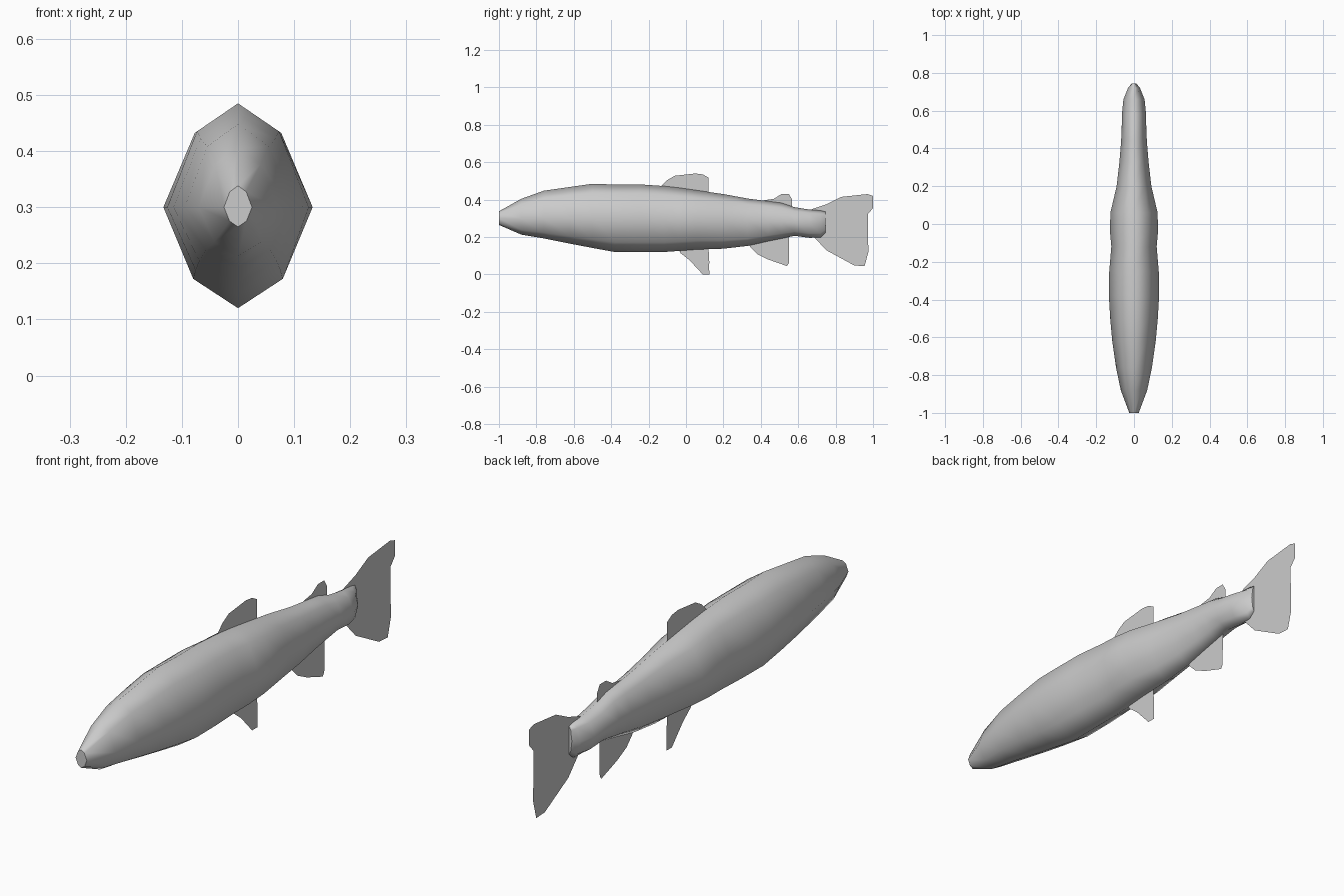
import bpy, bmesh

grey = bpy.data.materials.new("plain grey")
grey.diffuse_color = (0.6, 0.6, 0.6, 1)


def add_object(name, bm):
    mesh = bpy.data.meshes.new(name)
    bm.to_mesh(mesh)
    bm.free()
    mesh.materials.append(grey)
    ob = bpy.data.objects.new(name, mesh)
    bpy.context.collection.objects.link(ob)
    return ob


# Body stations: y, half width, bottom z, side z, top z
stations = [
    (-1.00, .025, .265, .300, .338), (-.88, .070, .213, .300, .405),
    (-.76, .095, .193, .300, .448), (-.62, .115, .165, .300, .468),
    (-.50, .126, .142, .300, .485), (-.38, .133, .120, .300, .481),
    (-.25, .131, .120, .300, .482), (-.12, .120, .120, .298, .473),
    (-.04, .127, .126, .296, .464), (.06, .125, .134, .294, .450),
    (.20, .092, .138, .290, .430), (.33, .077, .153, .287, .406),
    (.44, .068, .178, .284, .392), (.51, .065, .192, .282, .383),
    (.58, .064, .207, .280, .360), (.66, .056, .196, .276, .347),
    (.72, .032, .198, .272, .342), (.745, .012, .222, .278, .336),
]
bm = bmesh.new()
rings = []
for y, w, bottom, side, top in stations:
    high = side + .73 * (top - side)
    low = side + .71 * (bottom - side)
    section = [(0, top), (.58 * w, high), (w, side), (.6 * w, low),
               (0, bottom), (-.6 * w, low), (-w, side), (-.58 * w, high)]
    rings.append([bm.verts.new((x, y, z)) for x, z in section])
for a, b in zip(rings, rings[1:]):
    for i in range(8):
        j = (i + 1) % 8
        bm.faces.new((a[i], a[j], b[j], b[i]))
for f in bm.faces:
    f.smooth = True
# Snout and tail-stub caps
bm.faces.new(rings[0])
bm.faces.new(rings[-1])
bmesh.ops.recalc_face_normals(bm, faces=bm.faces)
add_object("body", bm)

# Paper-thin fins on the centre plane, outlined in y and z
fins = {
    "front_dorsal_fin": [(-.13, .46), (-.13, .475), (-.10, .505), (-.06, .528),
                         (.05, .54), (.09, .535), (.12, .518), (.12, .43)],
    "rear_dorsal_fin": [(.40, .38), (.42, .397), (.47, .405), (.51, .43),
                        (.55, .43), (.568, .40), (.568, .35)],
    "pelvic_fin": [(-.04, .14), (-.03, .115), (.04, .06), (.09, 0), (.125, 0),
                   (.118, .04), (.125, .06), (.12, .15)],
    "anal_fin": [(.33, .17), (.345, .145), (.38, .11), (.44, .08), (.54, .045),
                 (.55, .06), (.552, .22)],
    "tail_fin": [(.66, .34), (.68, .352), (.75, .375), (.83, .415), (.97, .43),
                 (1, .42), (1, .355), (.91, .25), (.975, .12), (.955, .045),
                 (.90, .048), (.75, .13), (.68, .205)],
}
for name, outline in fins.items():
    bm = bmesh.new()
    bm.faces.new([bm.verts.new((0, y, z)) for y, z in outline])
    bmesh.ops.triangulate(bm, faces=bm.faces)
    # Outlines run clockwise from the right, so turn the faces to +x
    for f in bm.faces:
        f.normal_update()
        if f.normal.x < 0:
            f.normal_flip()
    add_object(name, bm)
